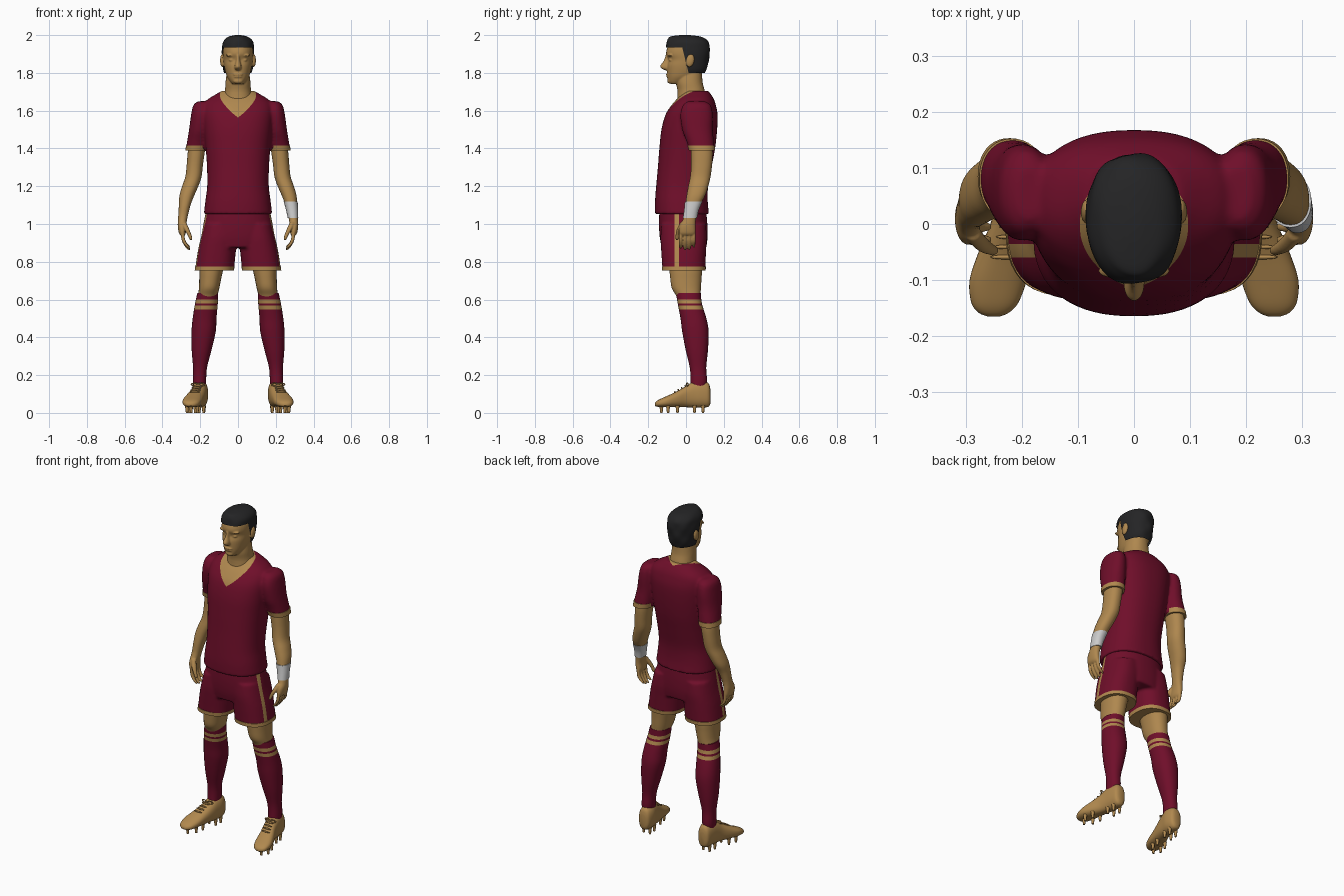
import bpy, bmesh, math
from mathutils import Matrix, Vector

def material(name, r, g, b):
    m = bpy.data.materials.new(name)
    m.diffuse_color = (r, g, b, 1)
    return m

MAROON = material("maroon cloth", 0.16, 0.0045, 0.023)
GOLD = material("gold trim", 0.44, 0.25, 0.078)
SKIN = material("skin", 0.43, 0.245, 0.078)
HAIR = material("black hair", 0.018, 0.018, 0.019)
WHITE = material("white band", 0.6, 0.6, 0.6)

def spline(rings, k):
    """Catmull-Rom through the ring values."""
    pts = [rings[0]] + list(rings) + [rings[-1]]
    out = []
    for i in range(1, len(pts) - 2):
        for j in range(k):
            t = j / k
            out.append([0.5 * (2 * b + (c - a) * t + (2 * a - 5 * b + 4 * c - d) * t * t
                        + (3 * b - a - 3 * c + d) * t ** 3)
                        for a, b, c, d in zip(*pts[i - 1:i + 3])])
    return out + [list(rings[-1])]

def loft(bm, rings, s=1, axis='z', p=2.2, n=40, k=4):
    """Rings are (position on axis, x centre, half width, low, high of the other axis)."""
    prev = first = None
    for t, cx, rx, lo, hi in spline(rings, k):
        row = []
        for i in range(n):
            a = 2 * math.pi * i / n
            c, q = math.cos(a), math.sin(a)
            x = s * (cx + rx * math.copysign(abs(c) ** (2 / p), c))
            o = (lo + hi) / 2 + (hi - lo) / 2 * math.copysign(abs(q) ** (2 / p), q)
            row.append(bm.verts.new((x, o, t) if axis == 'z' else (x, t, o)))
        if prev:
            for i in range(n):
                bm.faces.new((prev[i - 1], prev[i], row[i], row[i - 1]))
        first = first or row
        prev = row
    bm.faces.new(first)
    bm.faces.new(prev)

def blob(bm, loc, size, tilt=0):
    m = Matrix.Translation(loc) @ Matrix.Rotation(tilt, 4, 'X') @ Matrix.Diagonal((*size, 1))
    bmesh.ops.create_uvsphere(bm, u_segments=20, v_segments=12, radius=1, matrix=m)

def finish(name, bm, mats, voxel=0, smooth=5):
    """Turn the bmesh into an object; voxel fuses its volumes into one skin."""
    bmesh.ops.recalc_face_normals(bm, faces=bm.faces)
    me = bpy.data.meshes.new(name)
    bm.to_mesh(me)
    bm.free()
    ob = bpy.data.objects.new(name, me)
    bpy.context.collection.objects.link(ob)
    if voxel:
        r = ob.modifiers.new("fuse", 'REMESH')
        r.mode = 'VOXEL'
        r.voxel_size = voxel
        sm = ob.modifiers.new("relax", 'SMOOTH')
        sm.factor, sm.iterations = 0.5, smooth
        dg = bpy.context.evaluated_depsgraph_get()
        me = bpy.data.meshes.new_from_object(ob.evaluated_get(dg))
        ob.modifiers.clear()
        ob.data = me
    me.materials.clear()
    for m in mats:
        me.materials.append(m)
    me.shade_smooth()
    me.set_sharp_from_angle(angle=math.radians(50))
    return ob

def cut(bm, planes):
    for co, no in planes:
        bmesh.ops.bisect_plane(bm, geom=bm.verts[:] + bm.edges[:] + bm.faces[:], dist=1e-5,
                               plane_co=co, plane_no=no)

def paint(ob, planes, rule):
    bm = bmesh.new()
    bm.from_mesh(ob.data)
    cut(bm, planes)
    for f in bm.faces:
        f.material_index = rule(f.calc_center_median())
    bm.to_mesh(ob.data)
    bm.free()

# head, face and neck
bm = bmesh.new()
loft(bm, [(1.742, 0, .03, -.085, -.02), (1.755, 0, .042, -.095, .02), (1.78, 0, .058, -.098, .06),
          (1.81, 0, .068, -.1, .09), (1.84, 0, .074, -.1, .105), (1.87, 0, .077, -.094, .112),
          (1.9, 0, .079, -.105, .116), (1.93, 0, .078, -.1, .116), (1.96, 0, .07, -.085, .108),
          (1.98, 0, .05, -.06, .085), (1.99, 0, .02, -.02, .05)])
loft(bm, [(1.62, 0, .085, -.05, .11), (1.7, 0, .07, -.045, .1), (1.75, 0, .066, -.053, .088),
          (1.8, 0, .06, -.05, .085)])
loft(bm, [(1.895, 0, .009, -.108, -.07), (1.865, 0, .011, -.118, -.07), (1.837, 0, .018, -.137, -.07),
          (1.823, 0, .018, -.13, -.07), (1.813, 0, .011, -.108, -.07)], n=16)
for s in (1, -1):
    blob(bm, (s * .035, -.083, 1.893), (.03, .014, .008))    # brow
    blob(bm, (s * .033, -.080, 1.868), (.015, .011, .008))   # eye
    blob(bm, (s * .083, .022, 1.865), (.012, .022, .035), -.2)  # ear
blob(bm, (0, -.095, 1.792), (.026, .011, .006))
blob(bm, (0, -.093, 1.780), (.023, .011, .006))
blob(bm, (0, -.085, 1.757), (.026, .014, .014))
finish("head", bm, [SKIN], .004, 3)

# hair: outer shell of the skull trimmed along the hairline
bm = bmesh.new()
loft(bm, [(1.78, 0, .062, -.1, .09), (1.81, 0, .076, -.107, .105), (1.84, 0, .081, -.107, .115),
          (1.87, 0, .083, -.107, .121), (1.9, 0, .085, -.108, .124), (1.93, 0, .085, -.107, .125),
          (1.96, 0, .081, -.103, .12), (1.98, 0, .068, -.095, .103), (1.993, 0, .047, -.08, .072),
          (2.0, 0, .015, -.03, .02)], n=64, k=5)
for v in bm.verts:
    wave = math.sin(70 * v.co.x + 25 * v.co.y) * math.sin(60 * v.co.z + 20 * v.co.y)
    v.co.x *= 1 + .02 * wave
    v.co.y *= 1 + .02 * wave
cut(bm, [((0, 0, 1.935), (0, 0, 1)), ((0, 0, 1.80), (0, 0, 1)), ((0, -.02, 1.935), (0, 1, .25))])

def bald(c):
    return c.z < 1.935 and (c.z < 1.80 or c.y < -.02 + (1.935 - c.z) * .25)

bmesh.ops.delete(bm, geom=[f for f in bm.faces if bald(f.calc_center_median())], context='FACES')
finish("hair", bm, [HAIR])

# shirt: torso and sleeves fused, V neck painted between slanted cuts
bm = bmesh.new()
loft(bm, [(1.052, 0, .181, -.164, .122), (1.12, 0, .173, -.164, .115), (1.2, 0, .163, -.158, .117),
          (1.3, 0, .164, -.149, .135), (1.4, 0, .171, -.141, .154), (1.5, 0, .181, -.13, .165),
          (1.58, 0, .187, -.108, .167), (1.63, 0, .182, -.076, .158), (1.66, 0, .16, -.05, .148),
          (1.685, 0, .12, -.025, .133), (1.705, 0, .085, -.005, .118)], n=64, p=2.35)
for s in (1, -1):
    loft(bm, [(1.65, .185, .025, .01, .1), (1.63, .192, .044, -.015, .13), (1.58, .197, .051, -.03, .142),
              (1.5, .203, .056, -.02, .142), (1.44, .212, .057, .002, .147), (1.39, .221, .056, .018, .152)], s)
shirt = finish("shirt", bm, [MAROON, GOLD, SKIN], .008, 5)

def neck_height(c):
    return c.z - 1.617 - .55 * (c.y + .05) - .6 * abs(c.x)

paint(shirt, [((0, -.05, z), (sx * .6, -.55, 1)) for z in (1.599, 1.617) for sx in (-1, 1)],
      lambda c: 2 if neck_height(c) > 0 else 1 if neck_height(c) > -.018 else 0)

# shorts: hips and two legs fused, gold side stripe
bm = bmesh.new()
loft(bm, [(1.09, 0, .165, -.14, .105), (1.0, 0, .183, -.143, .113), (.93, 0, .194, -.139, .114),
          (.875, 0, .195, -.128, .108)], n=56)
for s in (1, -1):
    loft(bm, [(1.0, .09, .09, -.13, .105), (.93, .1, .096, -.135, .11), (.87, .11, .1, -.132, .107),
              (.81, .118, .102, -.128, .104), (.76, .124, .103, -.125, .102)], s, p=2.4)
shorts = finish("shorts", bm, [MAROON, GOLD], .008, 4)
paint(shorts, [((0, y, 0), (0, 1, 0)) for y in (-.06, -.036)],
      lambda c: 1 if abs(c.x) > .15 and -.06 < c.y < -.036 else 0)

for s, side in ((1, "left"), (-1, "right")):
    # gold hems
    bm = bmesh.new()
    loft(bm, [(.755, .125, .104, -.127, .104), (.776, .1225, .104, -.128, .1055)], s, p=2.4)
    finish(side + "_shorts_hem", bm, [GOLD])
    bm = bmesh.new()
    loft(bm, [(1.388, .2215, .057, .016, .153), (1.416, .217, .0585, .008, .152)], s)
    finish(side + "_sleeve_hem", bm, [GOLD])

    # arm with palm, fingers and thumb
    bm = bmesh.new()
    loft(bm, [(1.44, .213, .045, .025, .135), (1.38, .221, .045, .026, .142), (1.31, .229, .043, .027, .138),
              (1.25, .236, .043, .022, .13), (1.2, .253, .043, .012, .118), (1.15, .271, .039, .003, .101),
              (1.1, .282, .031, -.004, .075), (1.05, .29, .026, -.009, .058), (1.02, .294, .024, -.018, .052),
              (.99, .297, .022, -.033, .05), (.955, .295, .019, -.037, .05), (.94, .293, .012, -.03, .044)], s)
    for i in range(4):
        y, d = -.028 + .023 * i, (.008, 0, .002, .014)[i]
        loft(bm, [(z, x, r, y - r, y + r) for z, x, r in
                  ((.965, .294, .0095), (.92, .29, .0098), (.89 + d / 2, .278, .0095),
                   (.868 + d, .262, .008), (.862 + d, .256, .004))], s, n=14, p=2)
    loft(bm, [(z, x, r, y - r, y + r) for z, x, y, r in
              ((1.01, .288, -.015, .014), (.975, .273, -.034, .014), (.945, .258, -.044, .011),
               (.922, .25, -.047, .009), (.915, .248, -.047, .004))], s, n=14, p=2)
    finish(side + "_arm", bm, [SKIN], .004, 3)

    # thigh and knee
    bm = bmesh.new()
    loft(bm, [(.86, .125, .07, -.095, .09), (.76, .141, .063, -.088, .086), (.71, .147, .058, -.083, .082),
              (.66, .153, .054, -.075, .079), (.62, .16, .051, -.052, .076), (.57, .166, .05, -.035, .075)], s)
    finish(side + "_leg", bm, [SKIN])

    # sock with two gold bands
    bm = bmesh.new()
    loft(bm, [(.635, .16, .055, -.054, .079), (.58, .167, .06, -.044, .084), (.5, .177, .063, -.029, .108),
              (.43, .182, .064, -.02, .12), (.33, .193, .052, -.001, .116), (.24, .201, .037, .02, .107),
              (.17, .204, .035, .024, .111), (.1, .204, .03, .02, .1)], s, n=48)
    sock = finish(side + "_sock", bm, [MAROON, GOLD])
    paint(sock, [((0, 0, z), (0, 0, 1)) for z in (.548, .568, .58, .6)],
          lambda c: 1 if .548 < c.z < .568 or .58 < c.z < .6 else 0)

    # boot, lofted from heel to toe
    bm = bmesh.new()
    loft(bm, [(.129, .2, .018, .05, .125), (.118, .2, .034, .032, .158), (.08, .2, .042, .028, .172),
              (.04, .205, .042, .028, .166), (0, .213, .043, .03, .142), (-.05, .229, .048, .03, .113),
              (-.1, .242, .051, .03, .09), (-.14, .248, .042, .031, .072), (-.158, .25, .027, .034, .06),
              (-.165, .25, .01, .038, .05)], s, 'y', p=2.4)
    finish(side + "_boot", bm, [GOLD])

    # studs and laces
    bm = bmesh.new()
    for x, y in ((.18, .09), (.222, .09), (.182, .045), (.226, .045),
                 (.205, -.045), (.258, -.045), (.215, -.095), (.27, -.095), (.248, -.13)):
        bmesh.ops.create_cone(bm, cap_ends=True, segments=12, radius1=.006, radius2=.011, depth=.04,
                              matrix=Matrix.Translation((s * x, y, .02)))
    finish(side + "_studs", bm, [GOLD])
    bm = bmesh.new()
    for i in range(4):
        y = -.005 - .018 * i
        blob(bm, (s * (.214 + .005 * i), y, .143 - .0105 * i), (.027, .004, .005))
    for d in (-1, 1):
        for j in range(10):  # bow loops
            a = j * math.tau / 10
            blob(bm, (s * .212 + d * (.018 + .015 * math.cos(a)), .006 + .004 * math.cos(a),
                      .15 + .008 * math.sin(a)), (.0055, .0035, .0035))
    finish(side + "_laces", bm, [GOLD])

# wristband
bm = bmesh.new()
loft(bm, [(1.033, .291, .028, -.016, .059), (1.075, .286, .032, -.01, .068), (1.118, .279, .037, -.006, .087)])
finish("wristband", bm, [WHITE])
